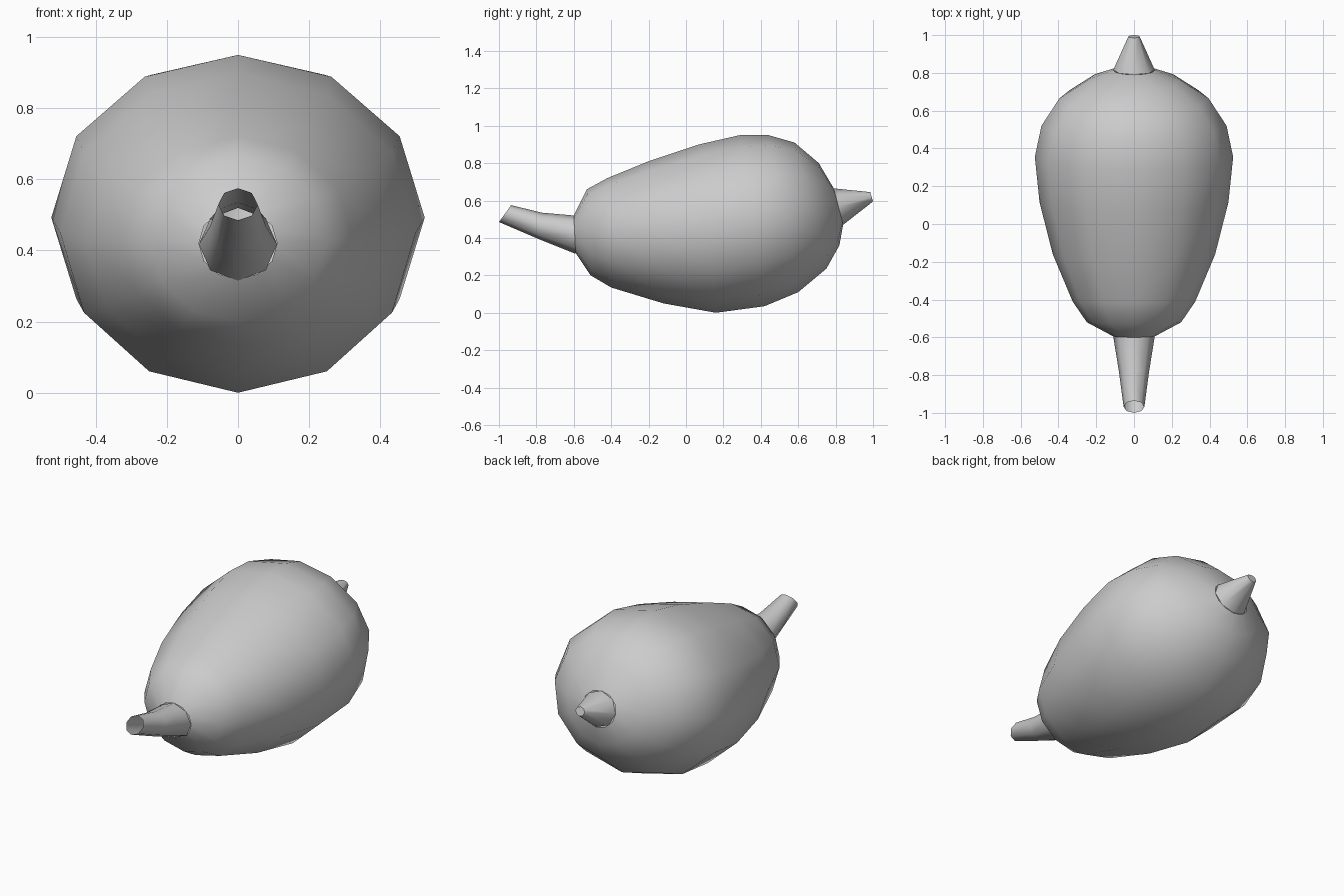
import bpy, bmesh, math
from mathutils import Vector

if "Cube" in bpy.data.objects:
    bpy.data.objects.remove(bpy.data.objects["Cube"])


def loft(name, rings, sides, cap_end=False):
    """Tilted elliptical rings: (top y, top z, bottom y, bottom z, half width)."""
    bm = bmesh.new()
    loops = []
    for ty, tz, by, bz, w in rings:
        top, bot = Vector((0, ty, tz)), Vector((0, by, bz))
        mid, up = (top + bot) / 2, (top - bot) / 2
        loop = []
        for i in range(sides):
            a = 2 * math.pi * i / sides
            loop.append(bm.verts.new(mid + up * math.cos(a) + Vector((w * math.sin(a), 0, 0))))
        loops.append(loop)
    for a, b in zip(loops, loops[1:]):
        for i in range(sides):
            j = (i + 1) % sides
            bm.faces.new((a[i], a[j], b[j], b[i]))
    if cap_end:
        bm.faces.new(loops[-1])
    bmesh.ops.recalc_face_normals(bm, faces=bm.faces)
    # An open tube must face away from its own axis
    f = bm.faces[:][0]
    c = sum((v.co for v in loops[0] + loops[1]), Vector()) / (2 * sides)
    if f.normal.dot(f.calc_center_median() - c) < 0:
        bmesh.ops.reverse_faces(bm, faces=bm.faces)
    mesh = bpy.data.meshes.new(name)
    bm.to_mesh(mesh)
    bm.free()
    obj = bpy.data.objects.new(name, mesh)
    bpy.context.collection.objects.link(obj)
    bpy.ops.object.select_all(action='DESELECT')
    obj.select_set(True)
    bpy.context.view_layer.objects.active = obj
    bpy.ops.object.shade_smooth_by_angle(angle=math.radians(50))
    return obj


# Egg-shaped body, open where the spout and tail join
loft("body", [
    (-0.60, 0.52, -0.59, 0.32, 0.11),
    (-0.53, 0.66, -0.51, 0.20, 0.25),
    (-0.42, 0.72, -0.40, 0.135, 0.325),
    (-0.20, 0.81, -0.12, 0.05, 0.43),
    (0.07, 0.90, 0.16, 0.0, 0.50),
    (0.29, 0.95, 0.42, 0.035, 0.525),
    (0.44, 0.95, 0.60, 0.11, 0.49),
    (0.58, 0.91, 0.75, 0.235, 0.395),
    (0.71, 0.80, 0.82, 0.36, 0.24),
    (0.79, 0.665, 0.84, 0.47, 0.11),
], 12)

# Hollow upturned spout at the front
loft("front_spout", [
    (-0.60, 0.52, -0.59, 0.315, 0.11),
    (-0.77, 0.535, -0.79, 0.395, 0.08),
    (-0.935, 0.575, -1.0, 0.485, 0.055),
], 8)

# Short conical tail at the back
loft("tail", [
    (0.79, 0.665, 0.84, 0.47, 0.11),
    (0.985, 0.645, 1.0, 0.595, 0.03),
], 8, cap_end=True)
